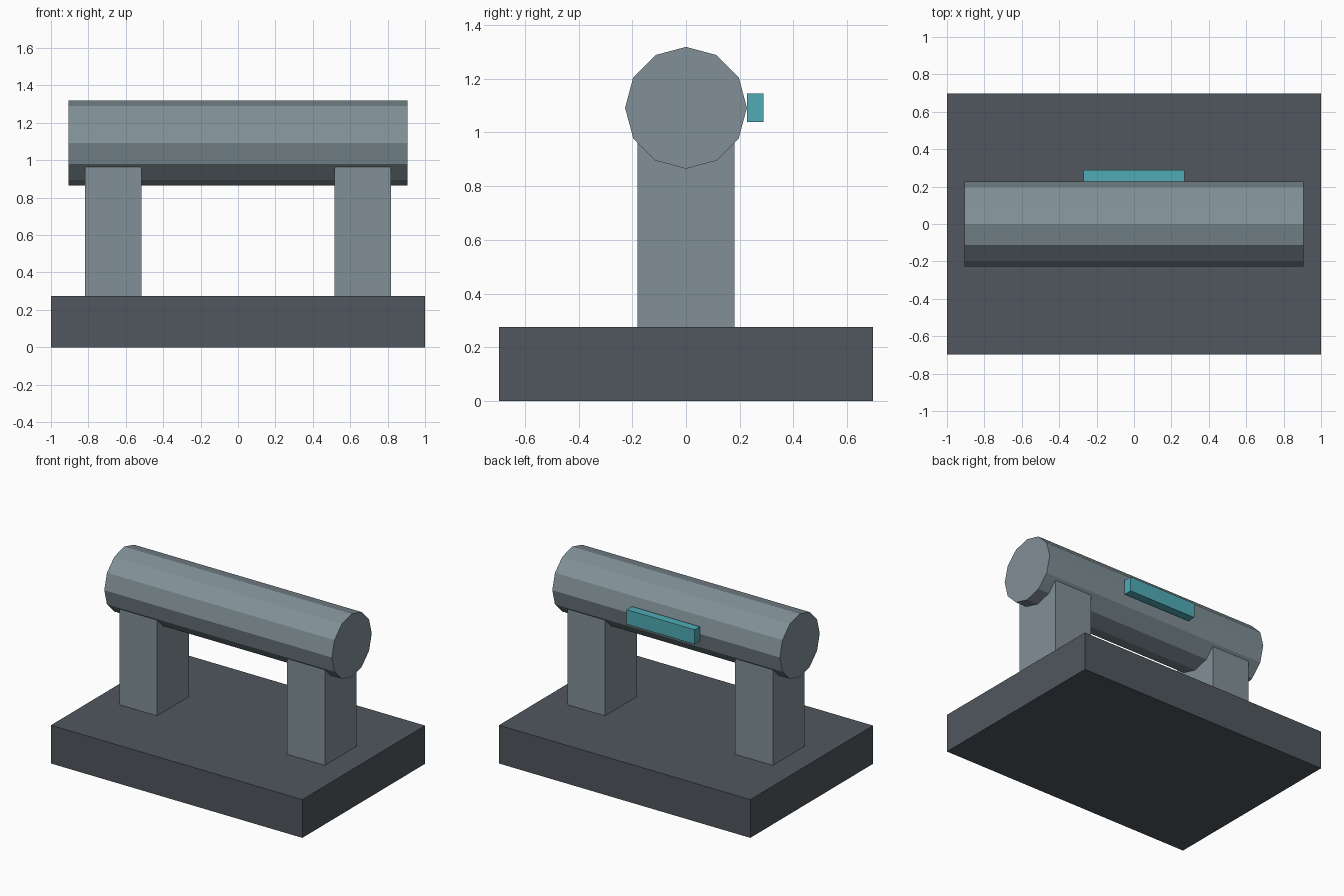
import bpy
from math import pi

if "Cube" in bpy.data.objects:
    bpy.data.objects.remove(bpy.data.objects["Cube"])


def material(name, rgb):
    m = bpy.data.materials.new(name)
    m.diffuse_color = (*rgb, 1)
    m.use_nodes = True
    m.node_tree.nodes["Principled BSDF"].inputs["Base Color"].default_value = m.diffuse_color
    return m


dark = material("dark_slate", (0.08, 0.095, 0.11))
steel = material("steel_grey", (0.22, 0.28, 0.31))
teal = material("teal", (0.08, 0.41, 0.47))


def box(name, low, high, mat):
    """Axis-aligned box between two corners."""
    centre = [(a + b) / 2 for a, b in zip(low, high)]
    bpy.ops.mesh.primitive_cube_add(size=1, location=centre)
    ob = bpy.context.object
    ob.name = name
    ob.scale = [b - a for a, b in zip(low, high)]
    bpy.ops.object.transform_apply(location=False, rotation=False, scale=True)
    ob.data.materials.append(mat)
    return ob


# Base slab
box("base", (-1, -0.697, 0), (1, 0.697, 0.275), dark)

# Two upright posts, tops sunk into the barrel
for side, x in (("left", -0.667), ("right", 0.667)):
    box(side + "_post", (x - 0.15, -0.181, 0.275), (x + 0.15, 0.181, 0.98), steel)

# Twelve-sided barrel lying along x
bpy.ops.mesh.primitive_cylinder_add(vertices=12, radius=0.227, depth=1.81,
                                    location=(0, 0, 1.092), rotation=(0, pi / 2, 0))
barrel = bpy.context.object
barrel.name = "barrel"
barrel.data.materials.append(steel)

# Coloured bar on the back of the barrel
box("back_bar", (-0.27, 0.228, 1.04), (0.27, 0.288, 1.145), teal)
